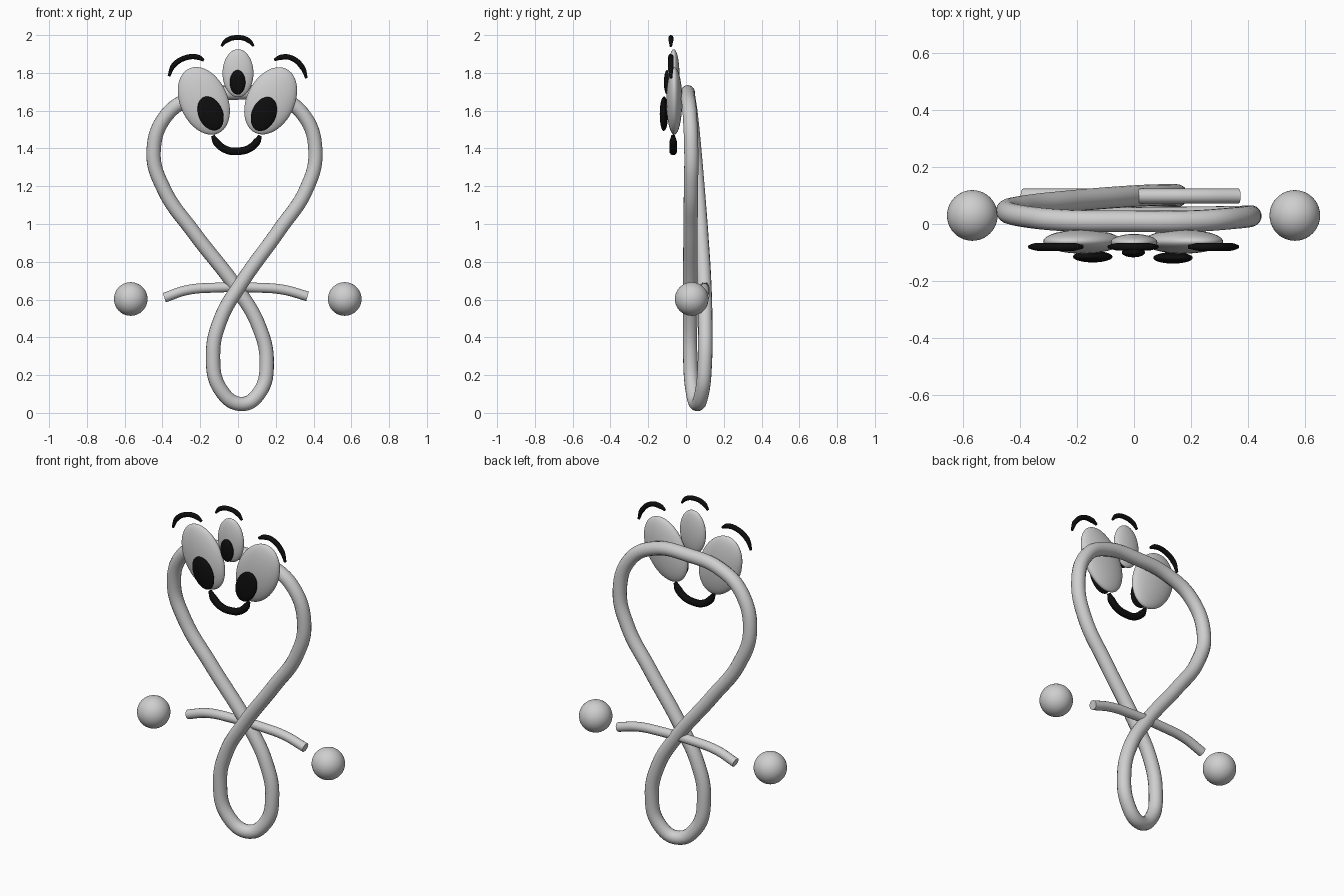
import bpy
from math import radians

if "Cube" in bpy.data.objects:
    bpy.data.objects.remove(bpy.data.objects["Cube"], do_unlink=True)


def material(name, rgb, rough):
    m = bpy.data.materials.new(name)
    m.use_nodes = True
    m.diffuse_color = (*rgb, 1)
    bsdf = m.node_tree.nodes["Principled BSDF"]
    bsdf.inputs["Base Color"].default_value = (*rgb, 1)
    bsdf.inputs["Roughness"].default_value = rough
    return m


grey = material("light grey", (0.62, 0.62, 0.62), 0.5)
black = material("black", (0.004, 0.004, 0.004), 0.6)


def ball(name, loc, size, mat, tilt=0):
    """Smooth ellipsoid with half-axes size, tilted in the front plane."""
    bpy.ops.mesh.primitive_uv_sphere_add(segments=40, ring_count=24, location=loc)
    ob = bpy.context.object
    ob.name = name
    ob.scale = size
    ob.rotation_euler.y = radians(tilt)
    ob.data.materials.append(mat)
    bpy.ops.object.shade_smooth()


def tube(name, points, radius, mat, closed=False, taper=1.0):
    """Round tube through the points, thinner at its ends by taper."""
    cu = bpy.data.curves.new(name, "CURVE")
    cu.dimensions = "3D"
    cu.bevel_depth = radius
    cu.bevel_resolution = 6
    cu.resolution_u = 10
    cu.use_fill_caps = not closed
    sp = cu.splines.new("BEZIER")
    sp.bezier_points.add(len(points) - 1)
    sp.use_cyclic_u = closed
    for i, (bp, co) in enumerate(zip(sp.bezier_points, points)):
        bp.co = co
        bp.handle_left_type = bp.handle_right_type = "AUTO"
        bp.radius = taper if i in (0, len(points) - 1) else 1.0
    cu.materials.append(mat)
    ob = bpy.data.objects.new(name, cu)
    bpy.context.collection.objects.link(ob)
    bpy.ops.object.select_all(action="DESELECT")
    ob.select_set(True)
    bpy.context.view_layer.objects.active = ob
    bpy.ops.object.convert(target="MESH")
    bpy.ops.object.shade_smooth_by_angle(angle=radians(50))


def flat(y, pairs):
    return [(x, y, z) for x, z in pairs]


# Body: one closed loop, crossing itself at the waist
tube("body_loop", [
    (-0.03, 0.01, 1.695), (0.2, 0.01, 1.675), (0.345, 0.02, 1.58),
    (0.41, 0.028, 1.38), (0.36, 0.026, 1.18), (0.22, 0.024, 0.97),
    (0.02, 0.022, 0.69), (-0.09, 0.022, 0.5), (-0.132, 0.022, 0.31),
    (-0.09, 0.035, 0.12), (0.02, 0.06, 0.047), (0.115, 0.085, 0.11),
    (0.152, 0.1, 0.27), (0.11, 0.102, 0.46), (0.0, 0.098, 0.65),
    (-0.23, 0.08, 0.95), (-0.39, 0.062, 1.18), (-0.447, 0.045, 1.38),
    (-0.375, 0.025, 1.58), (-0.23, 0.012, 1.67)], 0.038, grey, closed=True)

# Arms: one thin bowed rod, with floating round hands
tube("arms", flat(0.098, [
    (-0.39, 0.61), (-0.27, 0.65), (-0.12, 0.663), (0.1, 0.663),
    (0.24, 0.652), (0.368, 0.617)]), 0.026, grey)
for side, x in (("right", -0.568), ("left", 0.565)):
    ball(side + "_hand", (x, 0.03, 0.603), (0.089,) * 3, grey)

# Eyes and pupils
ball("right_eye", (-0.181, -0.062, 1.652), (0.126, 0.042, 0.188), grey, -24)
ball("left_eye", (0.173, -0.062, 1.652), (0.126, 0.042, 0.188), grey, 26)
ball("middle_eye", (0, -0.065, 1.798), (0.082, 0.03, 0.127), grey)
ball("right_pupil", (-0.145, -0.115, 1.585), (0.064, 0.02, 0.094), black, -23)
ball("left_pupil", (0.137, -0.119, 1.582), (0.064, 0.02, 0.094), black, 23)
ball("middle_pupil", (-0.002, -0.1, 1.75), (0.041, 0.017, 0.065), black)

# Brows and mouth
brow_y = -0.08
tube("right_brow", flat(brow_y, [
    (-0.366, 1.782), (-0.34, 1.84), (-0.27, 1.882), (-0.21, 1.882),
    (-0.181, 1.866)]), 0.014, black, taper=0.5)
tube("left_brow", flat(brow_y, [
    (0.192, 1.868), (0.225, 1.882), (0.28, 1.88), (0.34, 1.83),
    (0.363, 1.772)]), 0.014, black, taper=0.5)
tube("middle_brow", flat(brow_y, [
    (-0.088, 1.942), (-0.06, 1.972), (0.0, 1.987), (0.055, 1.972),
    (0.082, 1.942)]), 0.013, black, taper=0.5)
tube("mouth", flat(-0.068, [
    (-0.134, 1.468), (-0.112, 1.43), (-0.06, 1.392), (0.0, 1.385),
    (0.06, 1.4), (0.1, 1.436), (0.117, 1.468)]), 0.02, black, taper=0.5)
